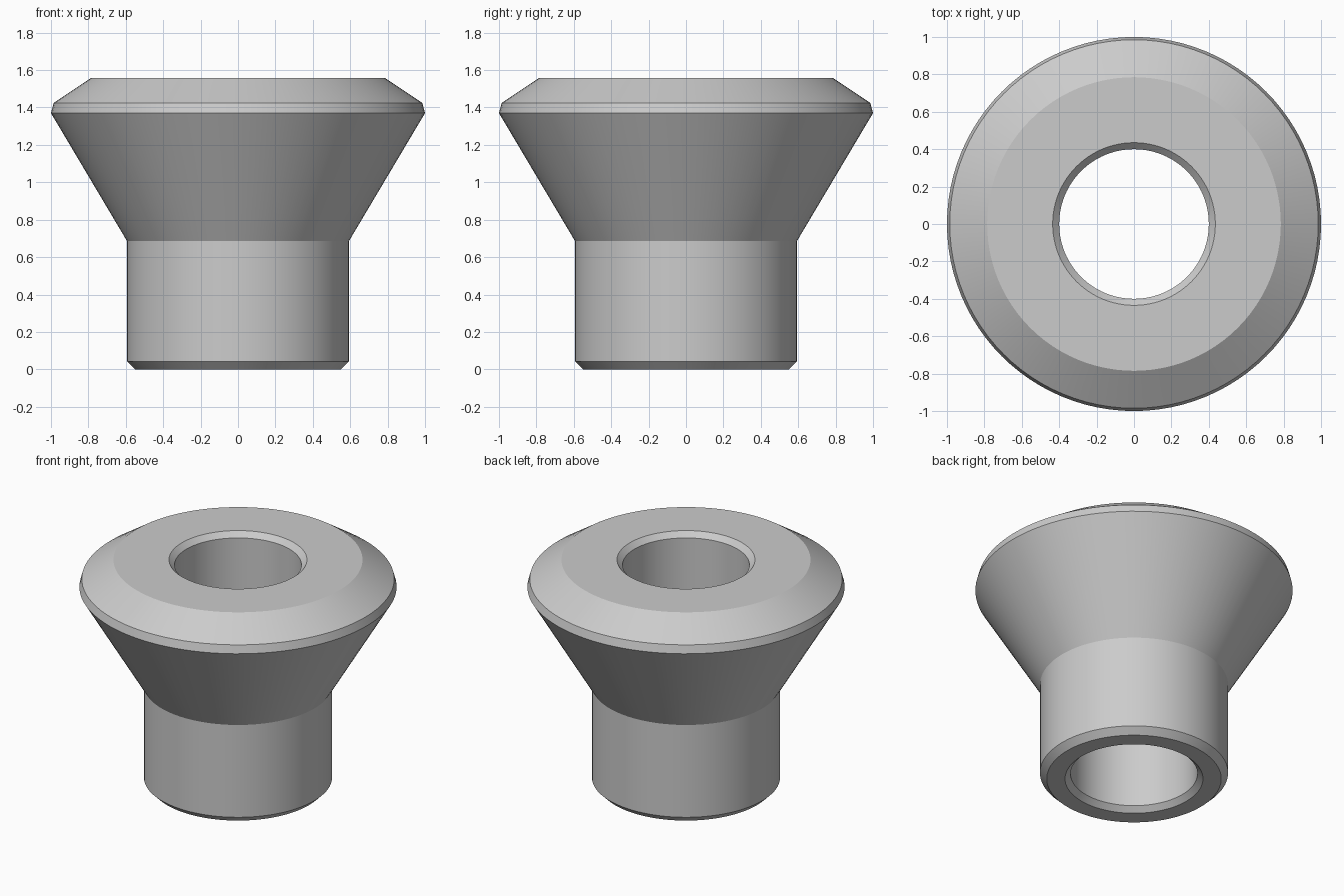
import bpy, bmesh, math
from mathutils import Matrix

cube = bpy.data.objects.get("Cube")
if cube:
    bpy.data.objects.remove(cube, do_unlink=True)

SEGMENTS = 96

# Plain grey metal
grey = bpy.data.materials.new("plain_grey")
grey.use_nodes = True
colour = (0.6, 0.6, 0.6, 1)
grey.diffuse_color = colour
grey.node_tree.nodes["Principled BSDF"].inputs["Base Color"].default_value = colour

# Closed cross-section as (radius, height), from the bottom bore edge outwards
profile = [
    (0.435, 0), (0.55, 0), (0.593, 0.043),    # foot and its chamfer
    (0.593, 0.685), (1.0, 1.37),              # stem and flared cone
    (0.985, 1.425), (0.785, 1.558),           # rim and sloped shoulder
    (0.435, 1.558), (0.4, 1.523),             # top face and bore chamfer
    (0.4, 0.035),                             # bore
]


def lathe(name, points, material):
    """Revolve a closed cross-section around z."""
    bm = bmesh.new()
    rings = []
    for i in range(SEGMENTS):
        turn = Matrix.Rotation(math.tau * i / SEGMENTS, 3, "Z")
        rings.append([bm.verts.new(turn @ bm_point) for bm_point in points])
    for i, ring in enumerate(rings):
        after = rings[(i + 1) % SEGMENTS]
        for j in range(len(points)):
            k = (j + 1) % len(points)
            bm.faces.new((ring[j], after[j], after[k], ring[k]))
    bmesh.ops.recalc_face_normals(bm, faces=bm.faces)
    mesh = bpy.data.meshes.new(name)
    bm.to_mesh(mesh)
    bm.free()
    mesh.materials.append(material)
    obj = bpy.data.objects.new(name, mesh)
    bpy.context.collection.objects.link(obj)
    return obj


# Flared bushing with a through bore
from mathutils import Vector
bushing = lathe("flared_bushing", [Vector((r, 0, z)) for r, z in profile], grey)

bpy.ops.object.select_all(action="DESELECT")
bushing.select_set(True)
bpy.context.view_layer.objects.active = bushing
bpy.ops.object.shade_smooth_by_angle(angle=math.radians(18))
